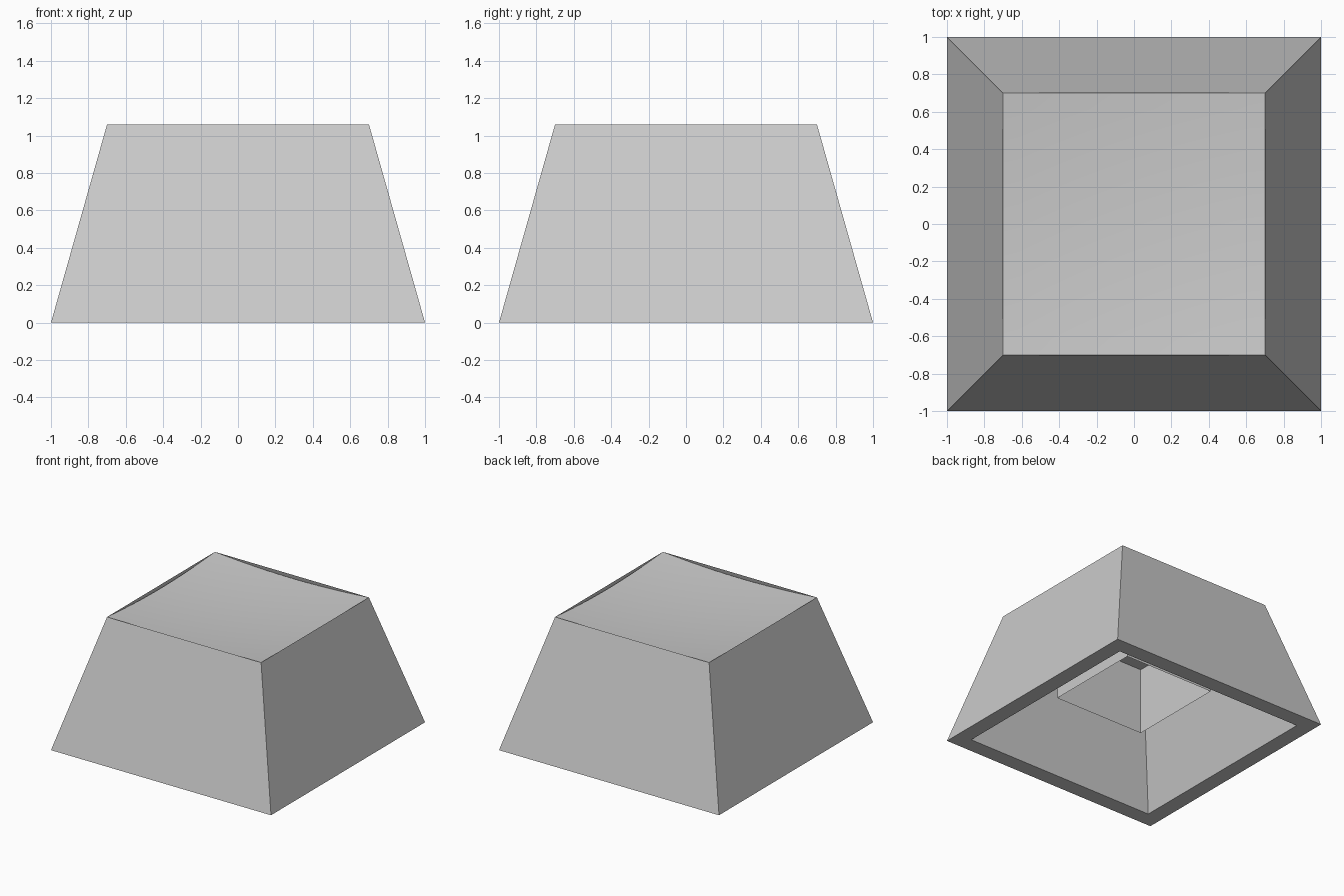
import bpy
import bmesh

cube = bpy.data.objects.get("Cube")
if cube:
    bpy.data.objects.remove(cube, do_unlink=True)

grey = bpy.data.materials.new("Plain grey")
grey.use_nodes = True
colour = (0.6, 0.6, 0.6, 1)
grey.diffuse_color = colour
grey.node_tree.nodes["Principled BSDF"].inputs["Base Color"].default_value = colour

HEIGHT, TOP, CEILING = 1.06, 0.7, 0.88


def finish(bm, name):
    mesh = bpy.data.meshes.new(name)
    bm.to_mesh(mesh)
    bm.free()
    mesh.materials.append(grey)
    obj = bpy.data.objects.new(name, mesh)
    bpy.context.collection.objects.link(obj)
    return obj


def ring(bm, half, z):
    corners = ((-1, -1), (1, -1), (1, 1), (-1, 1))
    return [bm.verts.new((x * half, y * half, z)) for x, y in corners]


def bridge(bm, a, b):
    for i in range(4):
        j = (i + 1) % 4
        bm.faces.new((a[i], a[j], b[j], b[i]))


# Tapered shell: ceiling, inner walls, bottom rim, outer walls
bm = bmesh.new()
rings = [ring(bm, h, z) for h, z in
         ((0.61, CEILING), (0.87, 0), (1, 0), (TOP, HEIGHT))]
for a, b in zip(rings, rings[1:]):
    bridge(bm, a, b)
bm.faces.new(rings[0][::-1])
finish(bm, "key_shell")

# Shallow spherical dish whose corners meet the rim
bm = bmesh.new()
bmesh.ops.create_grid(bm, x_segments=16, y_segments=16, size=TOP)
for v in bm.verts:
    x, y = v.co.x / TOP, v.co.y / TOP
    v.co.z = HEIGHT - 0.03 * (2 - x * x - y * y)
for f in bm.faces:
    f.smooth = True
finish(bm, "dished_top")

# Thin square stem sleeve, open at the bottom
bm = bmesh.new()
bridge(bm, ring(bm, 0.41, 0.33), ring(bm, 0.41, CEILING))
finish(bm, "stem_sleeve")
